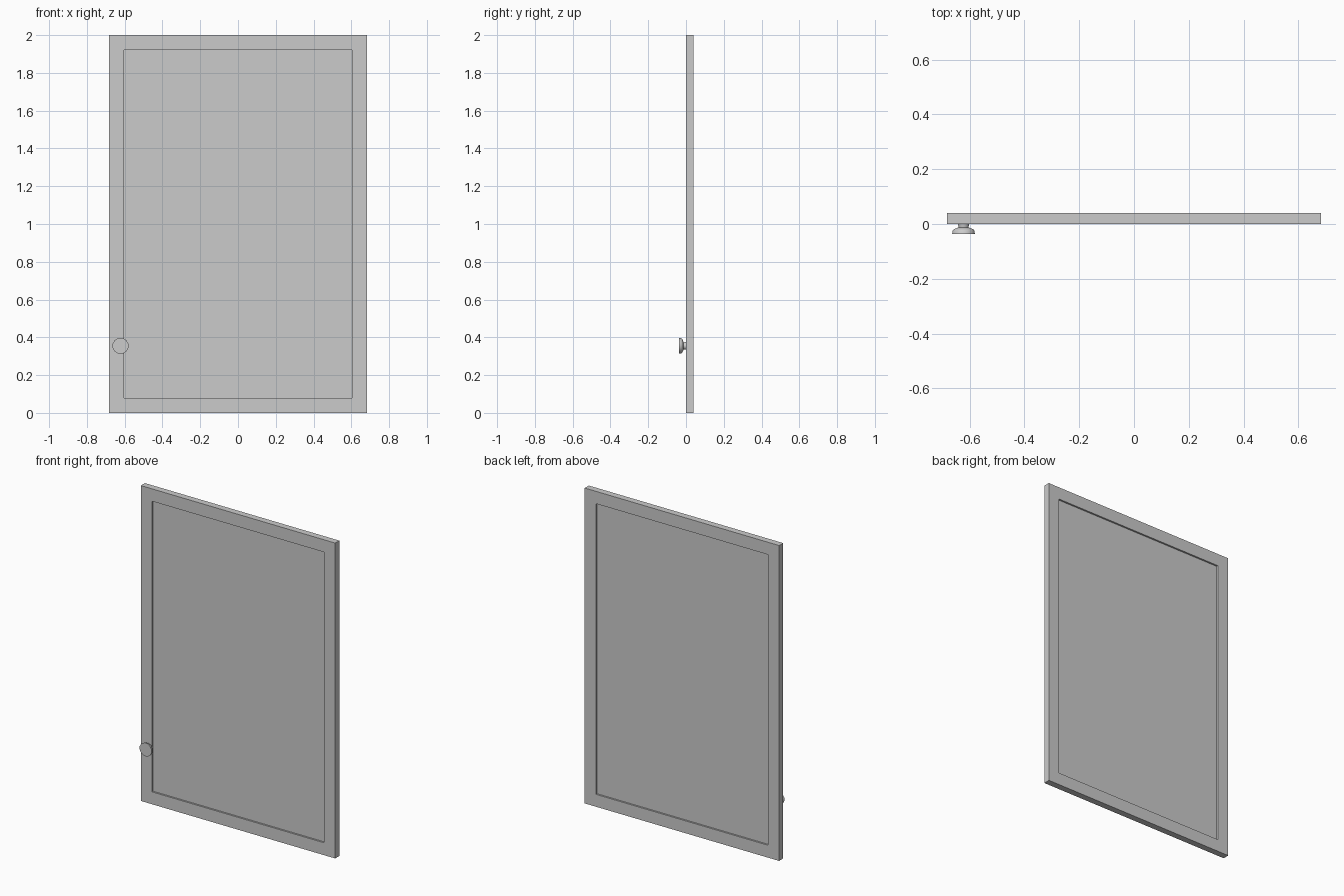
import bpy, bmesh, math
from mathutils import Matrix

cube = bpy.data.objects.get("Cube")
if cube:
    bpy.data.objects.remove(cube, do_unlink=True)

# Single grey paint
grey = bpy.data.materials.new("light_grey")
grey.use_nodes = True
colour = (0.6, 0.6, 0.6, 1)
grey.diffuse_color = colour
grey.node_tree.nodes["Principled BSDF"].inputs["Base Color"].default_value = colour

HALF_W, HEIGHT, THICK = 0.682, 2.0, 0.041
BORDER, RECESS = 0.111, 0.011
KNOB_X, KNOB_Z, SIDES = -0.622, 0.355, 12


def add_object(name, bm):
    bmesh.ops.recalc_face_normals(bm, faces=bm.faces)
    mesh = bpy.data.meshes.new(name)
    bm.to_mesh(mesh)
    bm.free()
    mesh.materials.append(grey)
    obj = bpy.data.objects.new(name, mesh)
    bpy.context.collection.objects.link(obj)
    return obj


# Door slab with a recessed panel on the front and the back
bm = bmesh.new()
bmesh.ops.create_cube(bm, size=1, matrix=Matrix.Translation((0, THICK / 2, HEIGHT / 2))
                      @ Matrix.Diagonal((2 * HALF_W, THICK, HEIGHT, 1)))
bm.normal_update()
for face in [f for f in bm.faces if abs(f.normal.y) > 0.9]:
    inward = -face.normal.copy()
    bmesh.ops.inset_region(bm, faces=[face], thickness=BORDER)
    panel = bmesh.ops.extrude_discrete_faces(bm, faces=[face])["faces"][0]
    bmesh.ops.translate(bm, verts=panel.verts, vec=inward * RECESS)
add_object("cabinet_door", bm)

# Turned knob: (radius, distance in front of the door)
profile = [(0.021, 0), (0.019, 0.012), (0.026, 0.015), (0.038, 0.020),
           (0.041, 0.024), (0.043, 0.037)]
bm = bmesh.new()
rings = []
for radius, out in profile:
    angles = [2 * math.pi * (i + 0.5) / SIDES for i in range(SIDES)]
    rings.append([bm.verts.new((KNOB_X + radius * math.cos(a), -out,
                                KNOB_Z + radius * math.sin(a))) for a in angles])
for low, high in zip(rings, rings[1:]):
    for i in range(SIDES):
        j = (i + 1) % SIDES
        bm.faces.new((low[i], low[j], high[j], high[i]))
bm.faces.new(rings[0])
bm.faces.new(rings[-1])
knob = add_object("door_knob", bm)

bpy.ops.object.select_all(action="DESELECT")
knob.select_set(True)
bpy.context.view_layer.objects.active = knob
bpy.ops.object.shade_smooth_by_angle(angle=math.radians(40))
